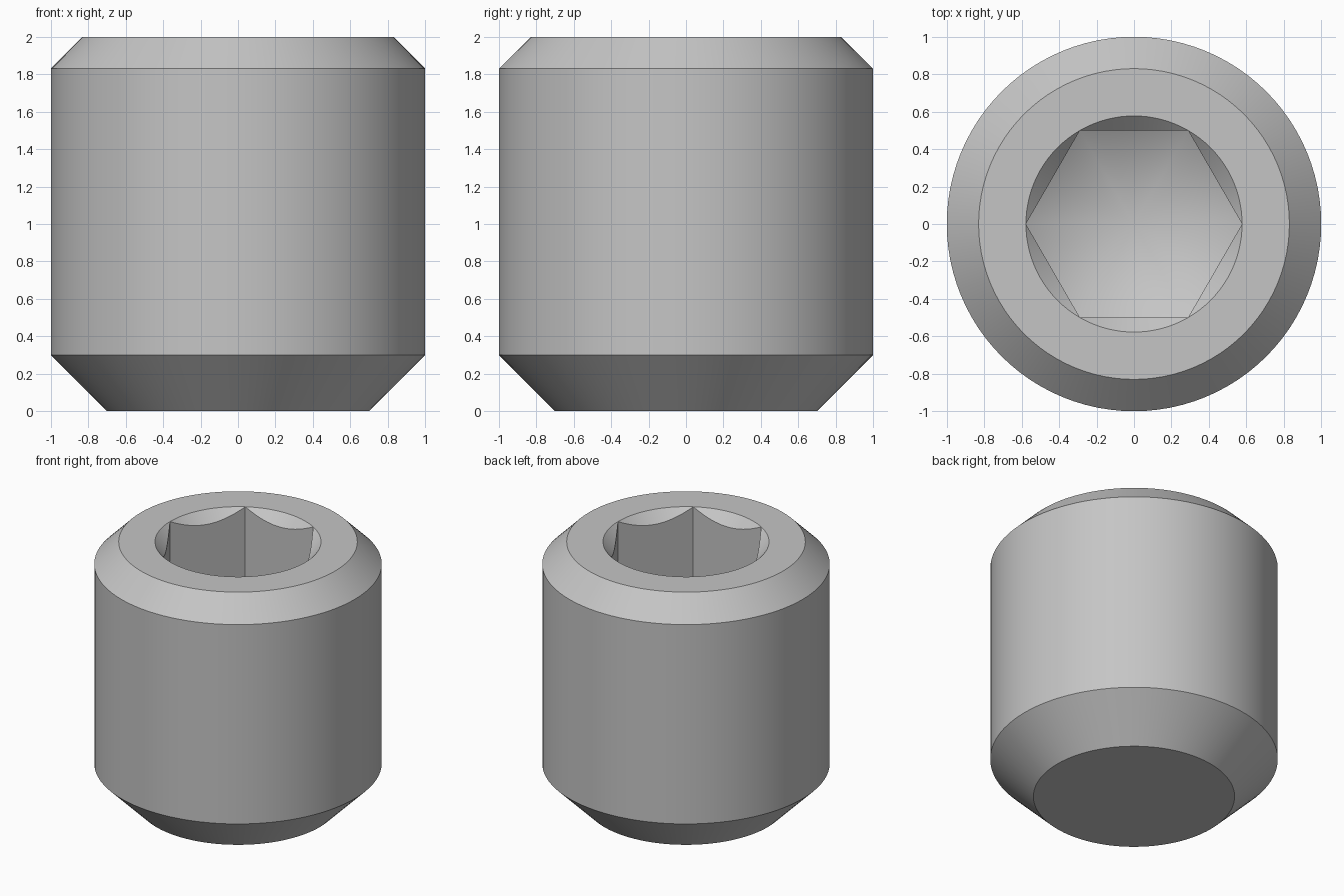
import bpy
import bmesh
from math import pi, cos, sin, tan, radians

SIDES = 96                      # multiple of six, so hex corners land on vertices
APOTHEM = 0.5                   # half the width across the socket flats
CORNER = APOTHEM / cos(pi / 6)  # socket corner radius
SOCKET_DEPTH = 1.2
DRILL_SLOPE = tan(radians(30))

if "Cube" in bpy.data.objects:
    bpy.data.objects.remove(bpy.data.objects["Cube"])

steel = bpy.data.materials.new("grey_steel")
steel.use_nodes = True
colour = (0.56, 0.56, 0.56, 1)
steel.diffuse_color = colour
steel.node_tree.nodes["Principled BSDF"].inputs["Base Color"].default_value = colour


def hex_radius(angle):
    """Distance from the axis to the hexagon wall in a given direction."""
    return APOTHEM / cos(angle % (pi / 3) - pi / 6)


def make_ring(bm, shape):
    """Add one ring; shape(angle) gives its radius and height."""
    ring = []
    for i in range(SIDES):
        a = 2 * pi * i / SIDES
        r, z = shape(a)
        ring.append(bm.verts.new((r * cos(a), r * sin(a), z)))
    return ring


def circle(r, z):
    return lambda a: (r, z)


def socket_mouth(a):
    # where the conical lead-in meets the hex walls
    r = hex_radius(a)
    return r, 2 - (CORNER - r)


def socket_floor(a):
    # where the drilled cone meets the hex walls
    r = hex_radius(a)
    return r, 2 - SOCKET_DEPTH - (CORNER - r) * DRILL_SLOPE


# Continuous skin: tip, chamfers, shank, top face, lead-in, socket walls
bm = bmesh.new()
shapes = [circle(0.7, 0), circle(1, 0.3), circle(1, 1.83), circle(0.83, 2),
          circle(CORNER, 2), socket_mouth, socket_floor]
rings = [make_ring(bm, s) for s in shapes]
for low, high in zip(rings, rings[1:]):
    for i in range(SIDES):
        j = (i + 1) % SIDES
        bm.faces.new((low[i], low[j], high[j], high[i]))

# Flat tip and conical socket floor
bm.faces.new(rings[0][::-1])
apex = bm.verts.new((0, 0, 2 - SOCKET_DEPTH - CORNER * DRILL_SLOPE))
for i in range(SIDES):
    bm.faces.new((rings[-1][i], rings[-1][(i + 1) % SIDES], apex))

bmesh.ops.remove_doubles(bm, verts=bm.verts[:], dist=0.00001)
bmesh.ops.recalc_face_normals(bm, faces=bm.faces[:])
mesh = bpy.data.meshes.new("socket_set_screw")
bm.to_mesh(mesh)
bm.free()
mesh.materials.append(steel)

screw = bpy.data.objects.new("socket_set_screw", mesh)
bpy.context.collection.objects.link(screw)
bpy.ops.object.select_all(action='DESELECT')
screw.select_set(True)
bpy.context.view_layer.objects.active = screw
bpy.ops.object.shade_smooth_by_angle(angle=radians(25))
